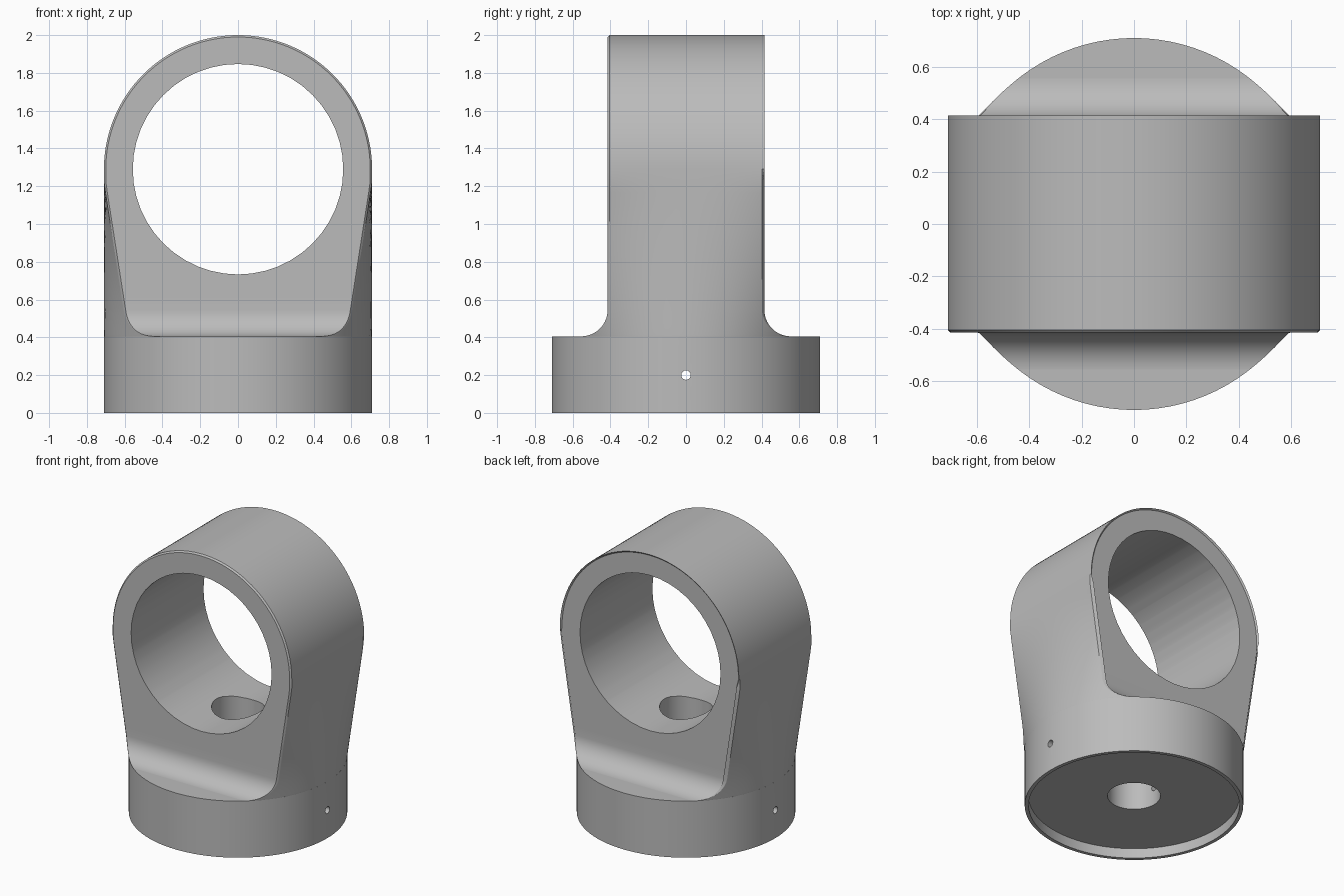
import bpy, bmesh
from math import sin, cos, pi, sqrt, radians

if "Cube" in bpy.data.objects:
    bpy.data.objects.remove(bpy.data.objects["Cube"])

R, HALF = 0.71, 0.415        # outer radius, half depth of the eye
BASE_TOP, EYE_Z = 0.405, 1.29
FILLET, CHAMFER = 0.14, 0.01

grey = bpy.data.materials.new("plain grey")
grey.use_nodes = True
grey.diffuse_color = (0.5, 0.5, 0.5, 1)
grey.node_tree.nodes["Principled BSDF"].inputs["Base Color"].default_value = (0.5, 0.5, 0.5, 1)


def finish(bm, name):
    bmesh.ops.remove_doubles(bm, verts=bm.verts, dist=1e-5)
    bmesh.ops.recalc_face_normals(bm, faces=bm.faces)
    mesh = bpy.data.meshes.new(name)
    bm.to_mesh(mesh)
    bm.free()
    mesh.materials.append(grey)
    obj = bpy.data.objects.new(name, mesh)
    bpy.context.collection.objects.link(obj)
    return obj


def cylinder(name, radius, depth, centre, sides, rotation=(0, 0, 0)):
    bm = bmesh.new()
    bmesh.ops.create_cone(bm, cap_ends=True, segments=sides, radius1=radius,
                          radius2=radius, depth=depth)
    obj = finish(bm, name)
    obj.location, obj.rotation_euler = centre, rotation
    return obj


def ring(z, half_depth, radius=R, chamfer=0.0, angle=None, count=24):
    """Horizontal outline whose sides go from round at the base to flat at the eye."""
    side = []
    blend = min(max((z - BASE_TOP) / (1.22 - BASE_TOP), 0), 1)
    rows = [(half_depth - chamfer) * sin(pi * (i / count - 0.5)) for i in range(count + 1)]
    for y in rows:
        x = sqrt(max(radius**2 - y**2, 0)) * (1 - blend) + radius * blend
        side.append((x, y, z))
    # chamfered ends
    for end, at in ((0, -half_depth), (len(side), half_depth)):
        x = side[0][0] - chamfer
        side.insert(end, (x, at, z))
    if angle is not None:
        last = len(side) - 1
        side = [((R - chamfer * (i in (0, last))) * cos(angle), p[1],
                 EYE_Z + (R - chamfer * (i in (0, last))) * sin(angle))
                for i, p in enumerate(side)]
    return side + [(-x, y, z) for x, y, z in reversed(side)]


# Eye: foot fillet, blended sides, then the rounded top
levels = [ring(BASE_TOP - 0.06, HALF + FILLET - 0.02, R - 0.02),
          ring(BASE_TOP, HALF + FILLET)]
for i in range(1, 11):
    a = pi / 2 * i / 10
    levels.append(ring(BASE_TOP + FILLET * (1 - cos(a)),
                       HALF + FILLET * (1 - sin(a)), chamfer=CHAMFER * i / 10))
foot = BASE_TOP + FILLET
for i in range(1, 12):
    levels.append(ring(foot + (EYE_Z - foot) * i / 12, HALF, chamfer=CHAMFER))
for i in range(33):
    levels.append(ring(EYE_Z, HALF, chamfer=CHAMFER, angle=pi / 2 * i / 32))

bm = bmesh.new()
loops = [[bm.verts.new(p) for p in level] for level in levels]
n = len(loops[0])
for low, high in zip(loops, loops[1:]):
    for i in range(n):
        j = (i + 1) % n
        bm.faces.new((low[i], low[j], high[j], high[i]))
bm.faces.new(loops[0])
eye = finish(bm, "eye")

# Round base
base = cylinder("base", R, BASE_TOP, (0, 0, BASE_TOP / 2), 96)

# Cutters: main bore, centre hole, cross pin hole, underside recess
bore = cylinder("bore_cutter", 0.557, 2, (0, 0, EYE_Z), 48, (pi / 2, 0, 0))
centre_hole = cylinder("centre_hole_cutter", 0.172, 1.2, (0, 0, 0.5), 40)
pin_hole = cylinder("pin_hole_cutter", 0.025, 2, (0, 0, 0.2), 16, (0, pi / 2, 0))
recess = cylinder("recess_cutter", 0.685, 0.14, (0, 0, 0), 96)

for part, cutters in ((eye, (bore, centre_hole)), (base, (centre_hole, pin_hole, recess))):
    for cutter in cutters:
        mod = part.modifiers.new(cutter.name, 'BOOLEAN')
        mod.operation, mod.solver, mod.object = 'DIFFERENCE', 'EXACT', cutter
    bpy.ops.object.select_all(action='DESELECT')
    part.select_set(True)
    bpy.context.view_layer.objects.active = part
    for mod in list(part.modifiers):
        bpy.ops.object.modifier_apply(modifier=mod.name)
    bpy.ops.object.shade_smooth_by_angle(angle=radians(25))

for cutter in (bore, centre_hole, pin_hole, recess):
    bpy.data.objects.remove(cutter)
